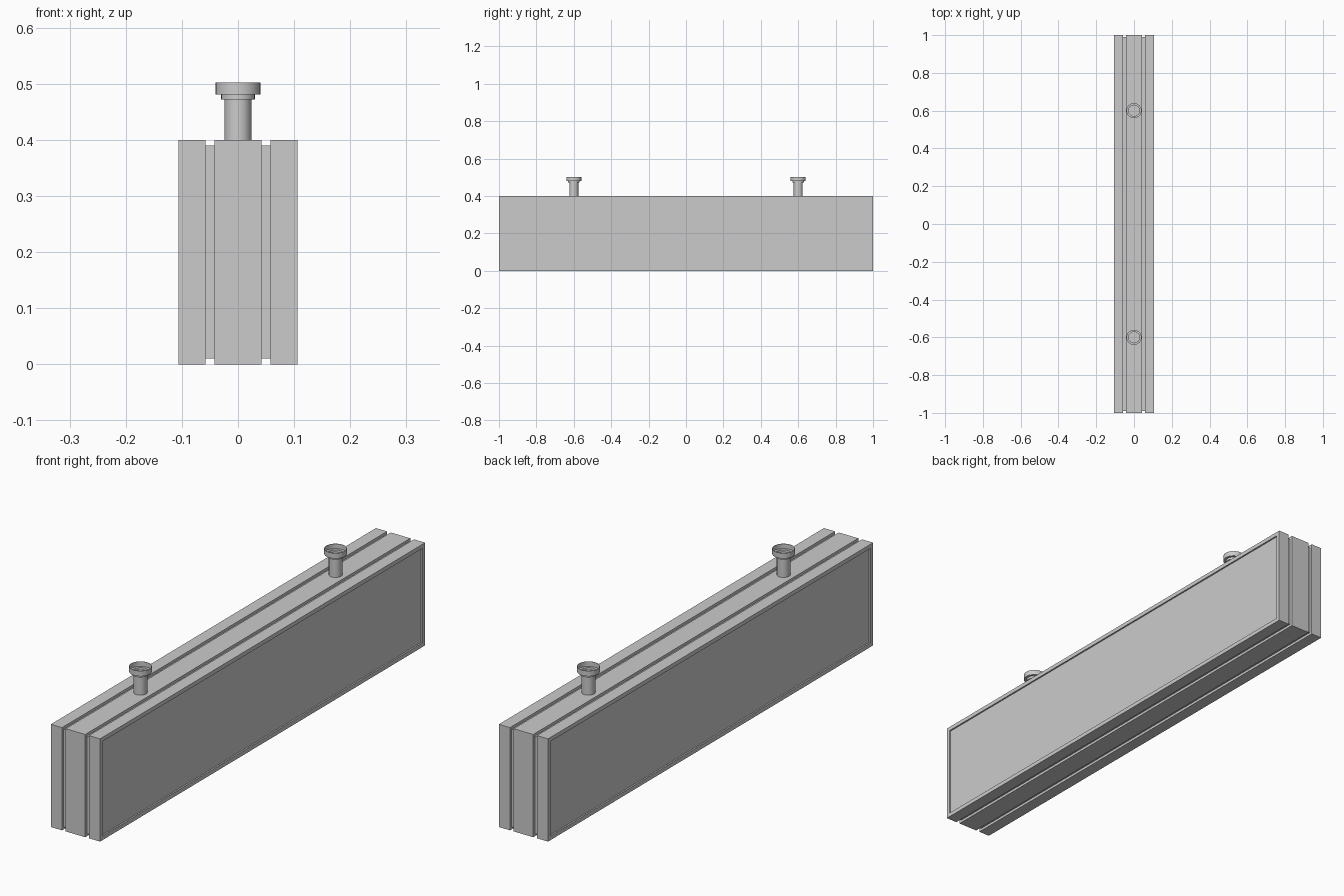
import bpy, bmesh
from math import cos, sin, tau

if "Cube" in bpy.data.objects:
    bpy.data.objects.remove(bpy.data.objects["Cube"])


def finish(name, bm):
    bmesh.ops.recalc_face_normals(bm, faces=bm.faces)
    mesh = bpy.data.meshes.new(name)
    bm.to_mesh(mesh)
    bm.free()
    ob = bpy.data.objects.new(name, mesh)
    bpy.context.collection.objects.link(ob)
    return ob


# Rectangular loops (x, edge inset) lofted along x
def loft(name, sections):
    bm = bmesh.new()
    loops = []
    for x, d in sections:
        loops.append([bm.verts.new((x, y, z)) for y, z in (
            (-1 + d, d), (1 - d, d), (1 - d, 0.4 - d), (-1 + d, 0.4 - d))])
    for a, b in zip(loops, loops[1:]):
        for i in range(4):
            j = (i + 1) % 4
            bm.faces.new((a[i], a[j], b[j], b[i]))
    bm.faces.new(loops[0])
    bm.faces.new(loops[-1])
    return finish(name, bm)


# Sign box: grooved shell with recessed display panels on both sides
half = [(0.042, 0), (0.042, 0.01), (0.058, 0.01), (0.058, 0),
        (0.106, 0), (0.106, 0.016), (0.100, 0.016)]
loft("sign_box", [(-x, d) for x, d in reversed(half)] + half)


# Hanging posts: stepped, revolved profile with an open cup on top
def post(name, y, n=32):
    profile = [(0.024, 0.4), (0.024, 0.472), (0.030, 0.472), (0.030, 0.481),
               (0.040, 0.481), (0.040, 0.502), (0.039, 0.502),
               (0.039, 0.483), (0.029, 0.483), (0.029, 0.474)]
    bm = bmesh.new()
    rings = [[bm.verts.new((r * cos(tau * i / n), y + r * sin(tau * i / n), z))
              for i in range(n)] for r, z in profile]
    for a, b in zip(rings, rings[1:]):
        for i in range(n):
            j = (i + 1) % n
            bm.faces.new((a[i], a[j], b[j], b[i]))
    bm.faces.new(rings[0])
    bm.faces.new(rings[-1])
    ob = finish(name, bm)
    bpy.ops.object.select_all(action='DESELECT')
    ob.select_set(True)
    bpy.context.view_layer.objects.active = ob
    bpy.ops.object.shade_smooth_by_angle()


for side, y in (("front", -0.6), ("back", 0.6)):
    post(side + "_hanging_post", y)
